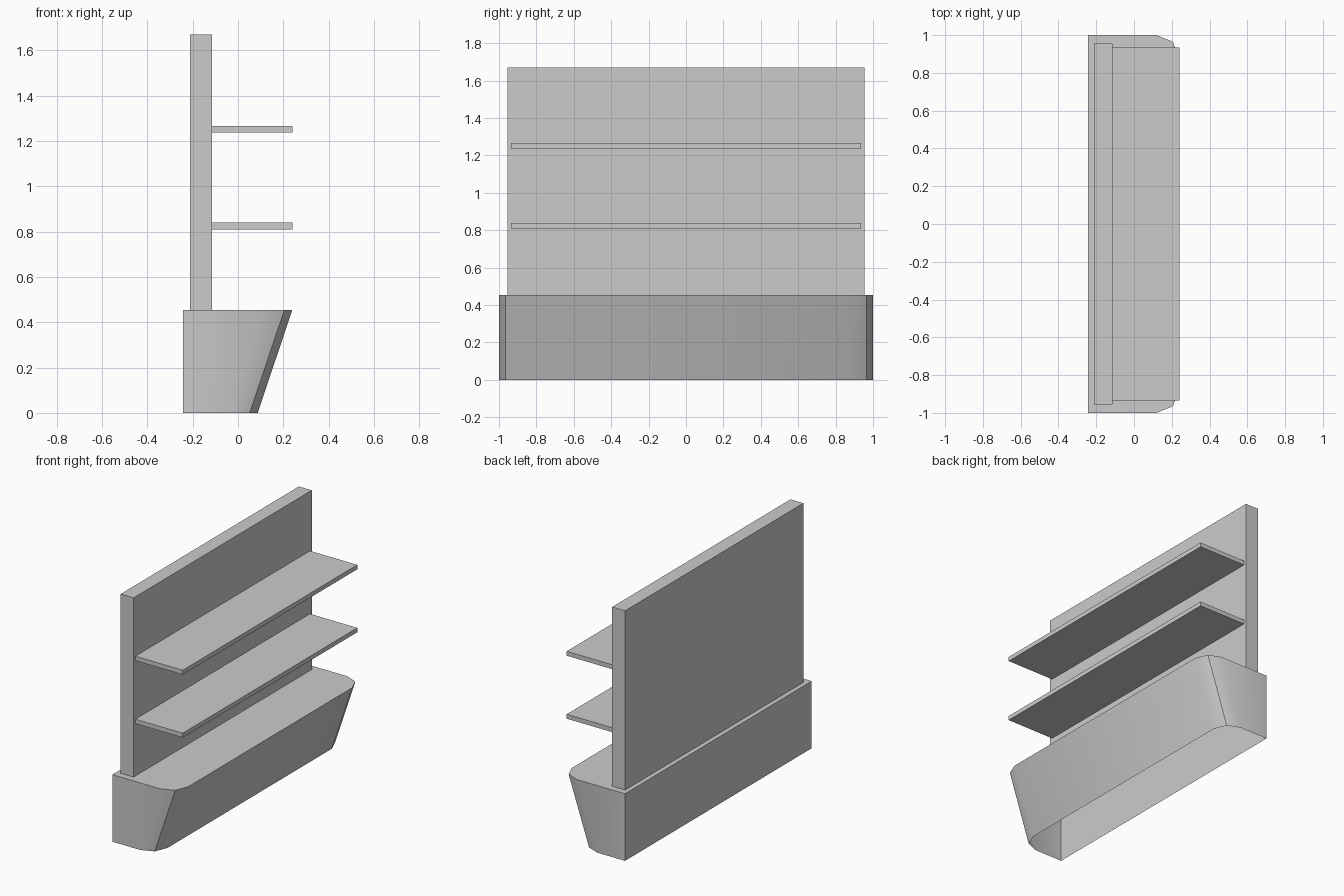
import bpy, bmesh

if "Cube" in bpy.data.objects:
    bpy.data.objects.remove(bpy.data.objects["Cube"])


def box(name, x0, x1, half_y, z0, z1):
    bm = bmesh.new()
    bmesh.ops.create_cube(bm, size=1)
    for v in bm.verts:
        v.co.x = x1 if v.co.x > 0 else x0
        v.co.y = half_y if v.co.y > 0 else -half_y
        v.co.z = z1 if v.co.z > 0 else z0
    return add_object(name, bm)


def add_object(name, bm):
    mesh = bpy.data.meshes.new(name)
    bm.to_mesh(mesh)
    bm.free()
    ob = bpy.data.objects.new(name, mesh)
    bpy.context.collection.objects.link(ob)
    return ob


# Plinth: rounded front corners, raked front, open underneath
BASE_H, RAKE = 0.455, 0.153
half = [(-0.243, 1.0), (0.12, 1.0), (0.205, 0.965), (0.24, 0.88)]
outline = half + [(x, -y) for x, y in reversed(half)]
bm = bmesh.new()
top = [bm.verts.new((x, y, BASE_H)) for x, y in outline]
bottom = [bm.verts.new((x - (RAKE if x > 0 else 0), y, 0)) for x, y in outline]
bm.faces.new(top)
n = len(outline)
for i in range(n):
    j = (i + 1) % n
    bm.faces.new((top[i], top[j], bottom[j], bottom[i]))
bmesh.ops.recalc_face_normals(bm, faces=bm.faces)
if next(f for f in bm.faces if len(f.verts) == n).normal.z < 0:
    bmesh.ops.reverse_faces(bm, faces=bm.faces)
base = add_object("base_plinth", bm)
bpy.context.view_layer.objects.active = base
base.select_set(True)
bpy.ops.object.shade_smooth_by_angle(angle=0.56)

# Upright back panel
box("back_panel", -0.212, -0.115, 0.955, BASE_H, 1.67)

# Two shelves
for name, z in (("lower_shelf", 0.81), ("upper_shelf", 1.237)):
    box(name, -0.115, 0.24, 0.935, z, z + 0.03)
